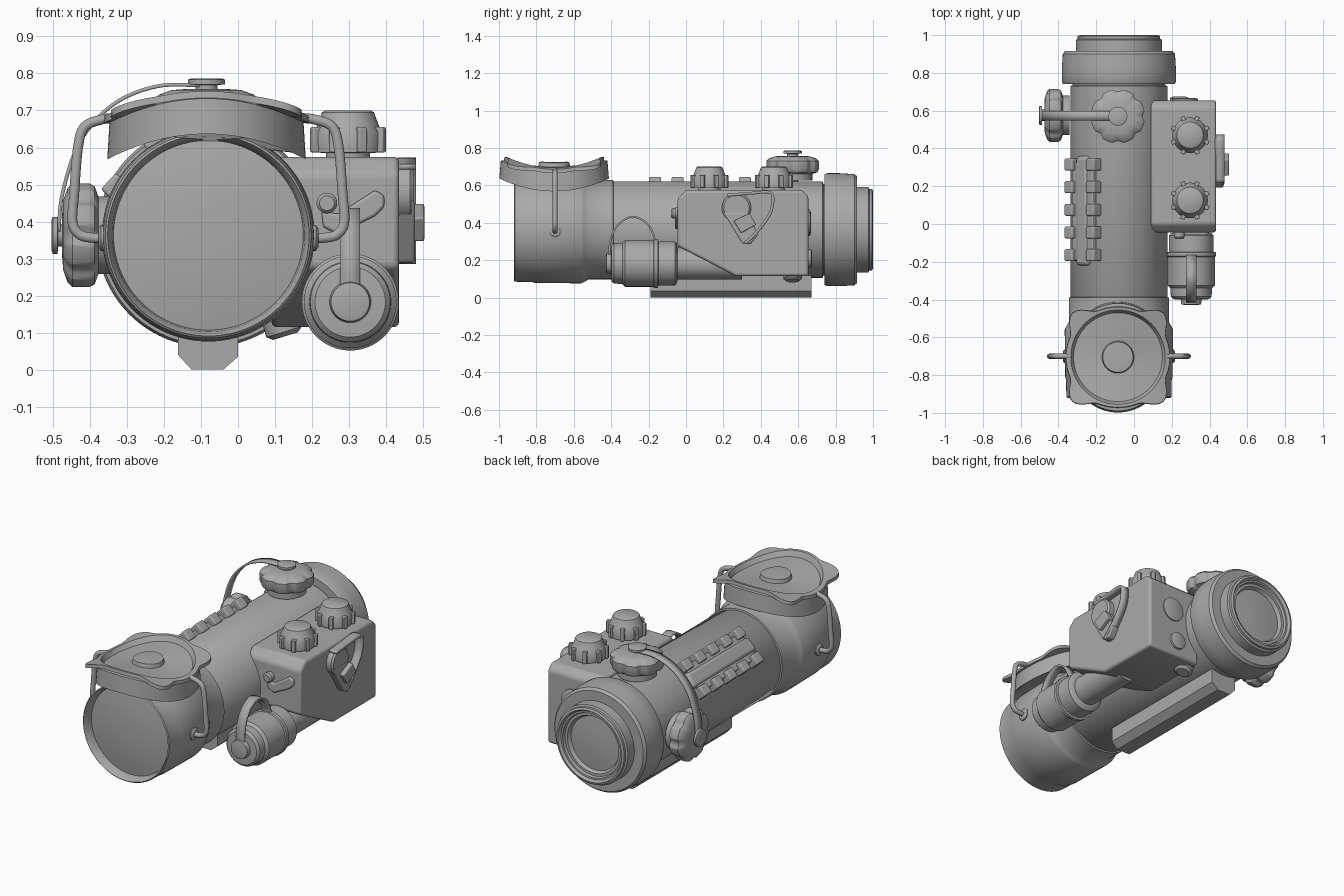
import bpy, bmesh, math
from mathutils import Vector, Matrix

cube = bpy.data.objects.get("Cube")
if cube:
    bpy.data.objects.remove(cube, do_unlink=True)

grey = bpy.data.materials.new("metal_grey")
grey.use_nodes = True
colour = (0.4, 0.4, 0.4, 1)
grey.diffuse_color = colour
grey.node_tree.nodes["Principled BSDF"].inputs["Base Color"].default_value = colour

CX, CZ = -0.08, 0.363          # optical axis
TAU = 2 * math.pi


def finish(name, bm, bevel=0.0, solid=0.0):
    bmesh.ops.recalc_face_normals(bm, faces=bm.faces)
    mesh = bpy.data.meshes.new(name)
    bm.to_mesh(mesh)
    bm.free()
    mesh.materials.append(grey)
    obj = bpy.data.objects.new(name, mesh)
    bpy.context.collection.objects.link(obj)
    if solid:
        obj.modifiers.new("Thickness", 'SOLIDIFY').thickness = solid
    if bevel:
        mod = obj.modifiers.new("Bevel", 'BEVEL')
        mod.width, mod.segments, mod.limit_method = bevel, 3, 'ANGLE'
    bpy.ops.object.select_all(action='DESELECT')
    obj.select_set(True)
    bpy.context.view_layer.objects.active = obj
    bpy.ops.object.shade_smooth_by_angle(angle=math.radians(35))
    return obj


def skin(bm, rings, caps=True):
    rows = [[bm.verts.new(p) for p in ring] for ring in rings]
    n = len(rows[0])
    for a, b in zip(rows, rows[1:]):
        for i in range(n):
            bm.faces.new((a[i], a[(i + 1) % n], b[(i + 1) % n], b[i]))
    if caps:
        bm.faces.new(rows[0])
        bm.faces.new(rows[-1])


def lathe(name, origin, axis, profile, segs=64, lobes=0, depth=0.0):
    """Turn (radius, height) pairs about an axis; lobes scallop the wide radii."""
    place = Matrix.Translation(origin) @ Vector(axis).to_track_quat('Z', 'Y').to_matrix().to_4x4()
    wide = max(r for r, h in profile) * 0.9
    rings = []
    for r, h in profile:
        ring = []
        for i in range(segs):
            t = TAU * i / segs
            cut = depth * max(0, math.cos(lobes * t)) if lobes and r >= wide else 0
            ring.append(place @ Vector(((r - cut) * math.cos(t), (r - cut) * math.sin(t), h)))
        rings.append(ring)
    bm = bmesh.new()
    skin(bm, rings)
    return finish(name, bm)


def prism(name, axis, pts, a, b, bevel=0.0):
    """Extrude an outline along x, outline in (y, z), or along y, outline in (x, z)."""
    def put(d):
        return [(d, u, v) if axis == 'x' else (u, d, v) for u, v in pts]
    bm = bmesh.new()
    skin(bm, [put(a), put(b)])
    return finish(name, bm, bevel)


def box(name, lo, hi, bevel=0.0, turn=None):
    bm = bmesh.new()
    bmesh.ops.create_cube(bm, size=1)
    lo, hi = Vector(lo), Vector(hi)
    mat = Matrix.Translation((lo + hi) / 2) @ Matrix.Diagonal((*(hi - lo), 1))
    bmesh.ops.transform(bm, matrix=(turn or Matrix()) @ mat, verts=bm.verts)
    return finish(name, bm, bevel)


def smooth_path(pts, steps=8):
    p = [Vector(q) for q in pts]
    p = [2 * p[0] - p[1]] + p + [2 * p[-1] - p[-2]]
    out = []
    for a, b, c, d in zip(p, p[1:], p[2:], p[3:]):
        for i in range(steps):
            t = i / steps
            out.append(0.5 * (2 * b + (c - a) * t + (2 * a - 5 * b + 4 * c - d) * t * t
                              + (3 * b - a - 3 * c + d) * t ** 3))
    return out + [p[-2]]


def strap(name, pts, across, thick=0.01):
    bm = bmesh.new()
    side = Vector(across)
    rows = [(bm.verts.new(p - side), bm.verts.new(p + side)) for p in smooth_path(pts)]
    for a, b in zip(rows, rows[1:]):
        bm.faces.new((a[0], a[1], b[1], b[0]))
    return finish(name, bm, solid=thick)


def wire(name, pts, radius):
    curve = bpy.data.curves.new(name, 'CURVE')
    curve.dimensions = '3D'
    curve.bevel_depth, curve.bevel_resolution, curve.use_fill_caps = radius, 3, True
    path = smooth_path(pts)
    spline = curve.splines.new('POLY')
    spline.points.add(len(path) - 1)
    for sp, p in zip(spline.points, path):
        sp.co = (*p, 1)
    curve.materials.append(grey)
    obj = bpy.data.objects.new(name, curve)
    bpy.context.collection.objects.link(obj)


# Main optical body
Y = (0, 1, 0)
axis0 = (CX, 0, CZ)
lathe("main_tube", axis0, Y, [(0.25, -0.4), (0.257, -0.39), (0.257, 0.73), (0.245, 0.735), (0.245, 0.78)], 96)
lathe("objective_bell", axis0, Y, [(0.255, -0.86), (0.26, -0.9), (0.272, -0.92), (0.278, -0.915),
      (0.28, -0.82), (0.284, -0.81), (0.287, -0.56), (0.28, -0.545), (0.265, -0.52), (0.265, -0.39), (0.25, -0.385)], 96)
lathe("objective_lens", axis0, Y, [(0.05, -0.89), (0.15, -0.885), (0.258, -0.868), (0.258, -0.85)], 96)
lathe("rear_ring", axis0, Y, [(0.24, 0.74), (0.295, 0.74), (0.302, 0.755), (0.302, 0.82), (0.297, 0.9),
      (0.285, 0.915), (0.22, 0.915)], 96)
lathe("eyepiece", axis0, Y, [(0.21, 0.9), (0.228, 0.91), (0.228, 0.975), (0.218, 0.98), (0.218, 0.995), (0.205, 1.0),
      (0.195, 0.985), (0.185, 0.985), (0.18, 0.97), (0.165, 0.97), (0.155, 0.95), (0.08, 0.957), (0.02, 0.96)], 96)

# Flipped-up lens cover, bent like a saddle over the bell
def cover_ring(kind, rx, ry, h):
    ring = []
    for i in range(96):
        t = TAU * i / 96
        ear = 0.065 * max(0, -math.cos(4 * t)) ** 2 if kind == "lip" else 0
        x, y = (rx + ear) * math.cos(t), (ry + ear) * math.sin(t)
        ring.append((CX - 0.005 + x, -0.705 + y, h + 0.25 * y * y - 0.65 * x * x))
    return ring

bm = bmesh.new()
skin(bm, [cover_ring("body", 0.25, 0.27, 0.625), cover_ring("body", 0.268, 0.293, 0.615),
          cover_ring("body", 0.262, 0.285, 0.712), cover_ring("lip", 0.277, 0.268, 0.716),
          cover_ring("lip", 0.275, 0.265, 0.735), cover_ring("body", 0.25, 0.25, 0.735),
          cover_ring("body", 0.235, 0.235, 0.705), cover_ring("body", 0.085, 0.085, 0.702),
          cover_ring("body", 0.08, 0.08, 0.724), cover_ring("body", 0.065, 0.065, 0.726)])
finish("lens_cover", bm)

# Wire bail at both sides of the cover
for side, word in ((1, "left"), (-1, "right")):
    pts = [(0.25, 0.68), (0.29, 0.675), (0.335, 0.655), (0.352, 0.6), (0.362, 0.48),
           (0.367, 0.4), (0.35, 0.367), (0.32, 0.357), (0.27, 0.355)]
    wire(word + "_bail_wire", [(CX + side * d, -0.7, z) for d, z in pts], 0.014)
    lathe(word + "_bail_pivot", (CX + side * 0.27, -0.7, 0.356), (side, 0, 0), [(0.035, 0), (0.035, 0.02), (0.025, 0.027)], 24)

# Mounting rail underneath
prism("bottom_rail", 'y', [(-0.162, 0.16), (-0.162, 0.04), (-0.125, 0), (-0.04, 0), (0, 0.035), (0, 0.16)], -0.19, 0.67)

# Toothed accessory rail, tilted onto the upper right of the tube
tilt = Matrix.Translation(axis0) @ Matrix.Rotation(math.radians(-46), 4, 'Y')
box("side_rail_base", (-0.08, -0.19, 0.23), (0.08, 0.325, 0.272), 0.006, tilt)
box("side_rail_spine", (-0.045, -0.22, 0.23), (0.045, 0.36, 0.28), 0.02, tilt)
for i in range(5):
    y = -0.165 + 0.12 * i
    for s in (-1, 1):
        box("side_rail_tooth", (s * 0.082 - 0.03, y - 0.032, 0.235), (s * 0.082 + 0.03, y + 0.032, 0.296), 0.008, tilt)

# Adjustment turrets with scalloped caps
turret = [(0.105, 0.0), (0.105, 0.035), (0.135, 0.045), (0.143, 0.06), (0.143, 0.105),
          (0.13, 0.118), (0.095, 0.13), (0.055, 0.133)]
button = [(0.03, 0.0), (0.03, 0.012), (0.05, 0.013), (0.05, 0.026), (0.04, 0.03)]
lathe("top_turret", (CX - 0.005, 0.57, 0.625), (0, 0, 1), turret, 96, 8, 0.012)
lathe("top_turret_button", (CX - 0.005, 0.57, 0.757), (0, 0, 1), button, 32)
lathe("right_turret", (CX - 0.262, 0.575, CZ), (-1, 0, 0), turret, 96, 8, 0.012)
lathe("right_turret_button", (CX - 0.394, 0.575, CZ), (-1, 0, 0), button, 32)
strap("turret_cap_strap", [(-0.49, 0.573, 0.37), (-0.478, 0.573, 0.48), (-0.43, 0.573, 0.62), (-0.34, 0.573, 0.72),
      (-0.22, 0.573, 0.77), (-0.085, 0.573, 0.773)], (0, 0.026, 0))

# Electronics housing
prism("housing", 'x', [(-0.045, 0.53), (-0.045, 0.275), (0.265, 0.115), (0.655, 0.115), (0.655, 0.54),
      (0.62, 0.575), (0.0, 0.575)], 0.09, 0.435, 0.015)
prism("housing_front_boss", 'y', [(0.225, 0.43), (0.27, 0.42), (0.37, 0.485), (0.395, 0.47), (0.395, 0.44),
      (0.37, 0.415), (0.27, 0.365), (0.23, 0.385)], -0.06, 0, 0.008)
lathe("housing_front_pin", (0.24, -0.02, 0.45), (0, -1, 0), [(0.028, 0), (0.028, 0.05), (0.02, 0.06)], 24)
lathe("housing_rear_cap", (0.27, 0.65, 0.4), Y, [(0.07, 0), (0.07, 0.012), (0.055, 0.018)], 32)
lathe("housing_rear_plug", (0.24, 0.65, 0.21), Y, [(0.05, 0), (0.05, 0.018), (0.035, 0.024)], 32)
lathe("housing_lower_screw", (0.11, 0.57, 0.15), (0.3, 0, -1), [(0.05, 0), (0.05, 0.05), (0.035, 0.062)], 32)

# Two ribbed control knobs on top of the housing
for y in (0.125, 0.47):
    lathe("control_knob", (0.297, y, 0.57), (0, 0, 1), [(0.06, 0), (0.06, 0.015), (0.092, 0.017), (0.094, 0.07),
          (0.085, 0.085), (0.07, 0.125), (0.062, 0.13)], 48)
    for i in range(8):
        turn = Matrix.Translation((0.297, y, 0.587)) @ Matrix.Rotation(TAU * (i + 0.5) / 8, 4, 'Z')
        box("control_knob_rib", (0.08, -0.012, 0), (0.107, 0.012, 0.068), 0.004, turn)

# Side switch: lever and curved guard
lathe("switch_hub", (0.43, 0.27, 0.48), (1, 0, 0), [(0.078, 0), (0.078, 0.035), (0.068, 0.045)], 40)
prism("switch_lever", 'x', [(0.2, 0.455), (0.3, 0.29), (0.345, 0.285), (0.385, 0.335), (0.335, 0.455)], 0.43, 0.478, 0.008)
prism("switch_thumb_tab", 'x', [(0.255, 0.41), (0.295, 0.345), (0.375, 0.39), (0.34, 0.45)], 0.46, 0.503, 0.006)
strap("switch_guard", [(0.455, 0.22, 0.555), (0.455, 0.34, 0.565), (0.455, 0.46, 0.565), (0.455, 0.465, 0.47),
      (0.455, 0.42, 0.39), (0.455, 0.36, 0.32), (0.455, 0.32, 0.285)], (0.025, 0, 0), 0.015)

# Battery tube with tethered cap
cell = (0.303, 0, 0.183)
lathe("battery_tube", cell, Y, [(0.085, -0.1), (0.085, 0.3)], 48)
lathe("battery_cap", cell, Y, [(0.04, -0.428), (0.052, -0.425), (0.056, -0.4), (0.095, -0.398), (0.108, -0.385),
      (0.11, -0.34), (0.125, -0.325), (0.125, -0.175), (0.131, -0.17), (0.131, -0.15), (0.118, -0.148),
      (0.118, -0.06), (0.105, -0.048), (0.085, -0.045)], 64)
strap("battery_cap_strap", [(0.303, -0.415, 0.19), (0.303, -0.41, 0.3), (0.303, -0.37, 0.39), (0.303, -0.29, 0.437),
      (0.303, -0.21, 0.405), (0.303, -0.17, 0.34), (0.303, -0.16, 0.29)], (0.027, 0, 0))
